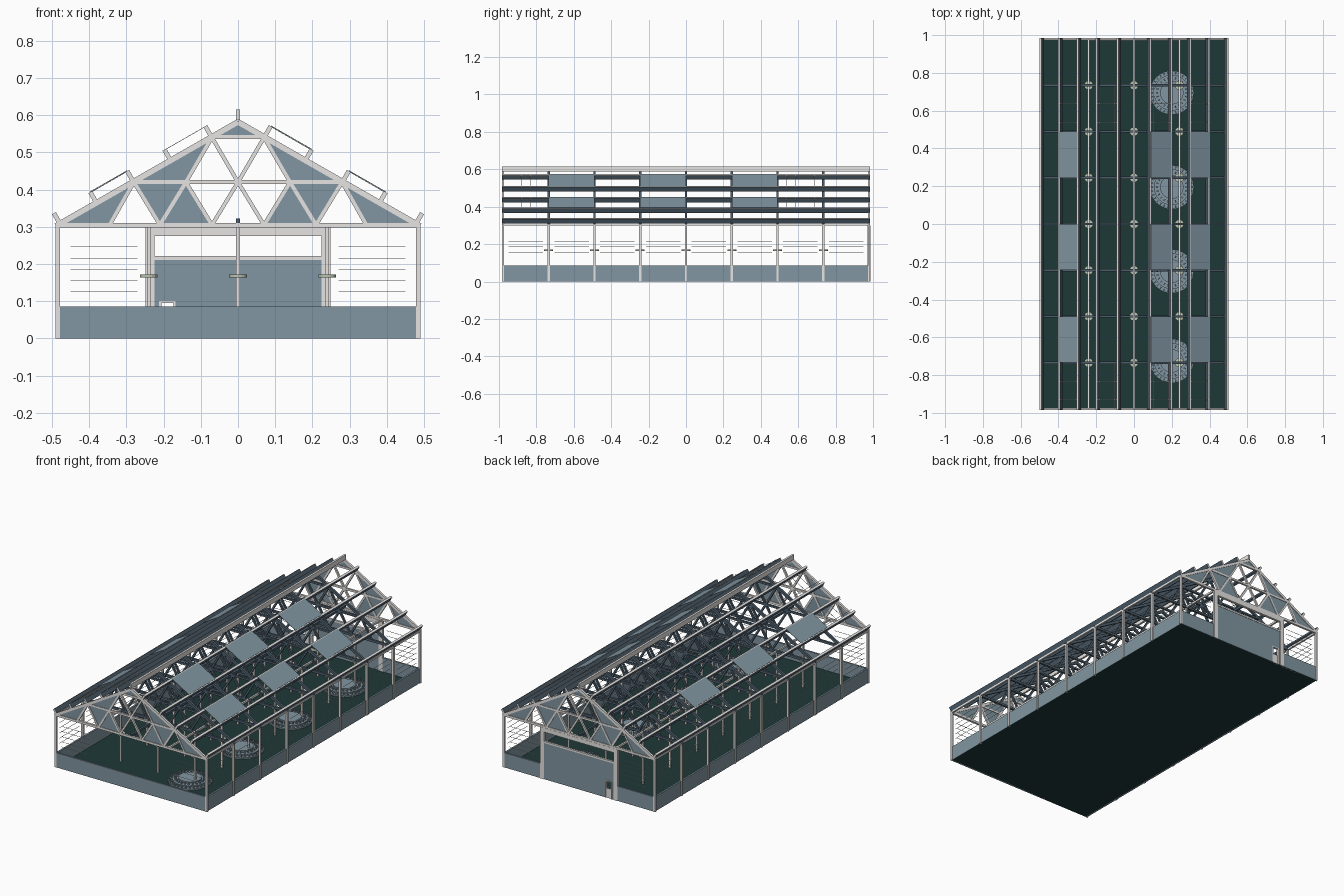
import bpy, bmesh, math
from mathutils import Vector, Matrix

if "Cube" in bpy.data.objects:
    bpy.data.objects.remove(bpy.data.objects["Cube"])


def mat(name, rgb):
    m = bpy.data.materials.new(name)
    m.diffuse_color = (*rgb, 1)
    m.use_nodes = True
    m.node_tree.nodes["Principled BSDF"].inputs["Base Color"].default_value = m.diffuse_color
    return m


GREY = mat("light_grey_steel", (0.80, 0.785, 0.76))
BLUE = mat("blue_grey_panel", (0.22, 0.305, 0.36))
GREEN = mat("dark_green_floor", (0.012, 0.040, 0.038))
LAMP = mat("pale_green_lamp", (0.50, 0.57, 0.44))
SLATE = mat("dark_slate_steel", (0.08, 0.12, 0.16))


class Part:
    """Collects boxes, bars and discs into one named object."""

    def __init__(self, name, material):
        self.name, self.material, self.bm = name, material, bmesh.new()

    def box(self, x0, x1, y0, y1, z0, z1):
        m = Matrix.Translation(((x0 + x1) / 2, (y0 + y1) / 2, (z0 + z1) / 2))
        m = m @ Matrix.Diagonal((x1 - x0, y1 - y0, z1 - z0, 1))
        bmesh.ops.create_cube(self.bm, size=1, matrix=m)

    def bar(self, a, b, w, h, side=(0, 1, 0)):
        """Box from a to b; w measured along side, h across it."""
        a, b, s = Vector(a), Vector(b), Vector(side).normalized()
        d = (b - a).normalized()
        n = d.cross(s).normalized()
        r = Matrix((d, s, n)).transposed().to_4x4()
        m = Matrix.Translation((a + b) / 2) @ r @ Matrix.Diagonal(((b - a).length, w, h, 1))
        bmesh.ops.create_cube(self.bm, size=1, matrix=m)

    def disc(self, x, y, z0, z1, r, n=32):
        bmesh.ops.create_cone(self.bm, cap_ends=True, segments=n, radius1=r, radius2=r,
                              depth=z1 - z0, matrix=Matrix.Translation((x, y, (z0 + z1) / 2)))

    def prism(self, pts, y, t):
        """Flat XZ polygon given thickness t in y."""
        f = self.bm.faces.new([self.bm.verts.new((p[0], y - t / 2, p[1])) for p in pts])
        ext = bmesh.ops.extrude_face_region(self.bm, geom=[f])
        vs = [v for v in ext["geom"] if isinstance(v, bmesh.types.BMVert)]
        bmesh.ops.translate(self.bm, verts=vs, vec=(0, t, 0))

    def done(self, second=None, rule=None):
        """Make the object; faces whose normal meets the rule get the second material."""
        bmesh.ops.recalc_face_normals(self.bm, faces=self.bm.faces)
        self.bm.normal_update()
        if second:
            for f in self.bm.faces:
                f.material_index = int(rule(f.normal))
        me = bpy.data.meshes.new(self.name)
        self.bm.to_mesh(me)
        self.bm.free()
        me.materials.append(self.material)
        if second:
            me.materials.append(second)
        bpy.context.collection.objects.link(bpy.data.objects.new(self.name, me))


END = 0.979
FRAMES = [i * END / 4 for i in range(-4, 5)]
SLOPE = 0.575


def roof(x, off=0.0):
    """Point (x, z) on the rafter line at |x|, lifted off along the normal."""
    s = 1 if x >= 0 else -1
    k = math.hypot(1, SLOPE)
    return x + s * off * SLOPE / k, 0.582 - SLOPE * abs(x) + off / k


# floor
p = Part("floor", GREEN)
p.box(-0.485, 0.485, -0.98, 0.98, 0, 0.004)
p.done()

# low perimeter wall, open at the back door
p = Part("low_wall", BLUE)
p.box(-0.48, 0.48, -0.983, -0.973, 0, 0.085)
for s in (-1, 1):
    p.box(*sorted((s * 0.476, s * 0.486)), -0.98, 0.98, 0, 0.085)
    p.box(*sorted((s * 0.24, s * 0.48)), 0.973, 0.983, 0, 0.085)
p.done()

# columns, outer and inner
p = Part("columns", GREY)
for y in FRAMES:
    for x in (-0.485, 0.485):
        p.box(x - 0.006, x + 0.006, y - 0.006, y + 0.006, 0, 0.305)
    if abs(y) < 0.9:
        for x in (-0.24, 0, 0.24):
            p.box(x - 0.005, x + 0.005, y - 0.005, y + 0.005, 0.004, 0.302)
p.done()


def truss(p, y):
    p.bar((-0.49, y, 0.304), (0.49, y, 0.304), 0.012, 0.013)
    p.bar((-0.28, y, 0.421), (0.28, y, 0.421), 0.011, 0.011)
    p.bar((-0.07, y, 0.542), (0.07, y, 0.542), 0.011, 0.011)
    for s in (-1, 1):
        p.bar((s * 0.49, y, 0.302), (0, y, 0.582), 0.012, 0.015)
        web = [(0.345, 0.305), (0.28, 0.42), (0.21, 0.305), (0.14, 0.42), (0.07, 0.305), (0, 0.42)]
        top = [(0.14, 0.42), (0.07, 0.54), (0, 0.42)]
        for path in (web, top):
            for a, b in zip(path, path[1:]):
                p.bar((s * a[0], y, a[1]), (s * b[0], y, b[1]), 0.0105, 0.0105)


# roof trusses: light at the gables, slate inside
p = Part("gable_trusses", GREY)
for y in (-END, END):
    truss(p, y)
p.done()
p = Part("inner_trusses", SLATE)
for y in FRAMES[1:-1]:
    truss(p, y)
p.done()

# purlins: slate sides, light ends and outer edge
p = Part("purlins", SLATE)
for s in (-1, 1):
    for x in (0.478, 0.38, 0.281, 0.181, 0.071):
        a, b = roof(s * x, 0.007), roof(s * x, 0.034)
        p.bar((a[0], 0, a[1]), (b[0], 0, b[1]), END * 2 + 0.012, 0.012)
p.done(GREY, lambda n: abs(n.y) > 0.9 or n.z > 0.7)

# ridge and lengthwise beams
p = Part("ridge_and_beams", GREY)
p.box(-0.006, 0.006, -0.985, 0.985, 0.588, 0.616)
for x in (-0.485, -0.24, 0.24, 0.485):
    p.box(x - 0.005, x + 0.005, -0.98, 0.98, 0.299, 0.31)
p.done()
p = Part("central_duct", SLATE)
p.box(-0.006, 0.006, -0.984, 0.984, 0.309, 0.322)
p.done()

# gable infill panels at both ends
p = Part("gable_panels", BLUE)
for y in (-END, END):
    p.prism([(-0.07, 0.542), (0.07, 0.542), (0, 0.582)], y, 0.005)
    for s in (-1, 1):
        for tri in ([(0.485, 0.305), (0.345, 0.305), (0.28, 0.42)],
                    [(0.28, 0.42), (0.21, 0.305), (0.14, 0.42)],
                    [(0.21, 0.305), (0.07, 0.305), (0.14, 0.42)],
                    [(0.28, 0.421), (0.14, 0.421), (0.07, 0.542)]):
            p.prism([(s * a, b) for a, b in tri], y, 0.005)
p.done()

# solid roof panels: two rows on the right slope, one on the left
p = Part("roof_panels", BLUE)
for i in (1, 3, 5):
    y0, y1 = FRAMES[i], FRAMES[i + 1]
    for xa, xb in ((0.38, 0.281), (0.181, 0.071), (-0.38, -0.281)):
        a, b = roof(xa, 0.035), roof(xb, 0.035)
        p.bar((a[0], (y0 + y1) / 2, a[1]), (b[0], (y0 + y1) / 2, b[1]), y1 - y0, 0.002)
p.done()

# thin glazing bars in roof and wall bays
p = Part("glazing_bars", GREY)
T = 0.0016
for s in (-1, 1):
    for xa, xb in ((0.38, 0.281), (0.181, 0.071)):
        for i in (0, 6):
            y0, y1 = FRAMES[i], FRAMES[i + 1]
            a, b = roof(s * xa, 0.033), roof(s * xb, 0.033)
            for k in range(1, 5):
                y = y0 + (y1 - y0) * k / 5
                p.bar((a[0], y, a[1]), (b[0], y, b[1]), T, T)
            for f in (0.15, 0.85):
                q = roof(s * (xa + (xb - xa) * f), 0.033)
                p.box(q[0] - T / 2, q[0] + T / 2, y0, y1, q[1] - T / 2, q[1] + T / 2)
    for k in range(5):
        z = 0.125 + k * 0.03
        x = s * 0.484
        for i in range(8):
            p.box(x - T / 2, x + T / 2, FRAMES[i] + 0.03, FRAMES[i + 1] - 0.03, z, z + T)
        for y in (-END, END):
            p.box(*sorted((s * 0.27, s * 0.45)), y - T / 2, y + T / 2, z, z + T)
p.done()

# back door frame with transom
p = Part("door_frame", GREY)
for s in (-1, 1):
    p.box(*sorted((s * 0.224, s * 0.249)), 0.971, 0.986, 0, 0.3)
p.box(-0.225, 0.225, 0.971, 0.986, 0.275, 0.3)
p.box(-0.225, 0.225, 0.973, 0.985, 0.211, 0.221)
p.done()

# large sliding door with opening for the small door
p = Part("large_door", BLUE)
p.box(-0.224, -0.21, 0.975, 0.983, 0, 0.211)
p.box(-0.17, 0.224, 0.975, 0.983, 0, 0.211)
p.box(-0.21, -0.17, 0.975, 0.983, 0.1, 0.211)
p.done()
p = Part("small_door", GREY)
p.box(-0.212, -0.206, 0.973, 0.986, 0, 0.1)
p.box(-0.174, -0.168, 0.973, 0.986, 0, 0.1)
p.box(-0.212, -0.168, 0.973, 0.986, 0.095, 0.101)
p.box(-0.207, -0.173, 0.976, 0.982, 0, 0.055)
p.done()

# round lamps around each inner column
p = Part("column_lamps", LAMP)
for y in FRAMES[1:-1]:
    for x in (-0.24, 0, 0.24):
        p.disc(x, y, 0.163, 0.172, 0.024, 16)
p.done()

# round stepped platforms with rings of small blocks
p = Part("round_platforms", BLUE)
for y in (0.695, 0.195, -0.25, -0.725):
    for r, z in ((0.117, 0.012), (0.095, 0.02), (0.062, 0.028)):
        p.disc(0.2, y, 0.003, z, r)
    for r, n, z in ((0.106, 32, 0.012), (0.078, 24, 0.02)):
        for k in range(n):
            c, d = math.cos(k * math.tau / n), math.sin(k * math.tau / n)
            p.bar((0.2 + c * (r - 0.006), y + d * (r - 0.006), z + 0.003),
                  (0.2 + c * (r + 0.006), y + d * (r + 0.006), z + 0.003), 0.007, 0.01, (-d, c, 0))
p.done()
